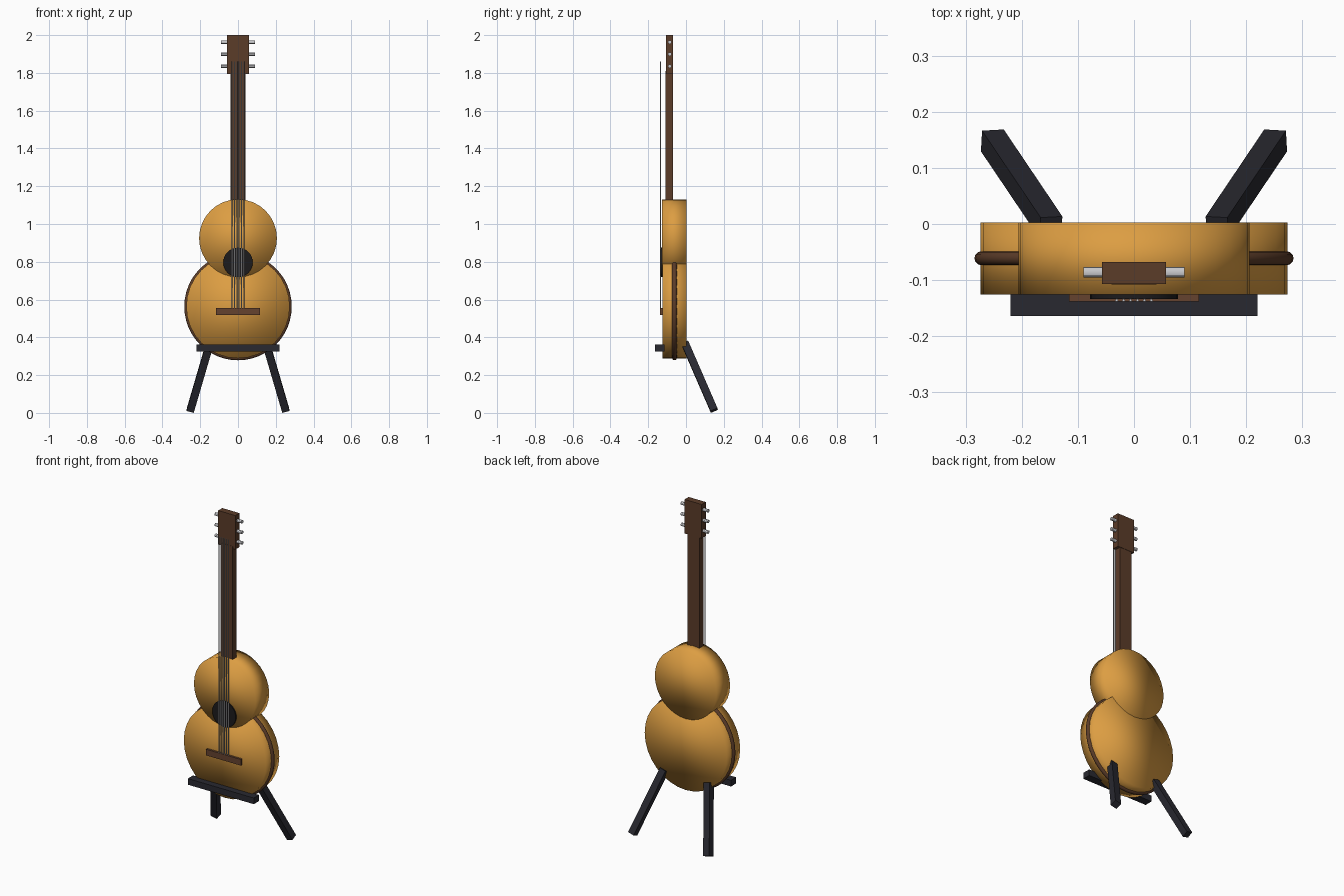
import bpy
import math
from mathutils import Vector

if "Cube" in bpy.data.objects:
    bpy.data.objects.remove(bpy.data.objects["Cube"])


def material(name, rgb):
    m = bpy.data.materials.new(name)
    m.diffuse_color = (*rgb, 1)
    m.use_nodes = True
    m.node_tree.nodes["Principled BSDF"].inputs["Base Color"].default_value = m.diffuse_color
    return m


GOLD = material("golden wood", (0.72, 0.34, 0.055))
BROWN = material("dark brown wood", (0.105, 0.045, 0.022))
BRIDGE = material("bridge brown", (0.13, 0.055, 0.028))
BLACK = material("black", (0.012, 0.011, 0.012))
STEEL = material("pale steel", (0.6, 0.6, 0.62))
STAND = material("stand charcoal", (0.022, 0.022, 0.03))


def finish(name, mat):
    ob = bpy.context.object
    ob.name = name
    ob.data.materials.append(mat)
    return ob


def box(name, lo, hi, mat):
    lo, hi = Vector(lo), Vector(hi)
    bpy.ops.mesh.primitive_cube_add(size=1, location=(lo + hi) / 2)
    ob = finish(name, mat)
    ob.scale = hi - lo
    bpy.ops.object.transform_apply(location=False, rotation=False, scale=True)
    return ob


def rod(name, a, b, r, mat, sides, full_smooth=False):
    a, b = Vector(a), Vector(b)
    d = b - a
    rot = Vector((0, 0, 1)).rotation_difference(d).to_euler()
    bpy.ops.mesh.primitive_cylinder_add(vertices=sides, radius=r, depth=d.length,
                                        location=(a + b) / 2, rotation=rot)
    ob = finish(name, mat)
    if full_smooth:
        bpy.ops.object.shade_smooth()
    else:
        bpy.ops.object.shade_smooth_by_angle()
    return ob


# Body: two overlapping round bouts, softly shaded across the rims
rod("lower_bout", (0, 0.0025, 0.563), (0, -0.1255, 0.563), 0.274, GOLD, 32, True)
rod("upper_bout", (0, 0.003, 0.925), (0, -0.126, 0.925), 0.206, GOLD, 32, True)

# Binding ring around the lower bout
bpy.ops.mesh.primitive_torus_add(location=(0, -0.061, 0.563), rotation=(math.pi / 2, 0, 0),
                                 major_radius=0.272, minor_radius=0.0125,
                                 major_segments=48, minor_segments=12)
finish("binding", BROWN)
bpy.ops.object.shade_smooth()

# Sound hole plate and bridge
rod("sound_hole", (0, -0.125, 0.797), (0, -0.134, 0.797), 0.078, BLACK, 32)
box("bridge", (-0.116, -0.1385, 0.519), (0.116, -0.12, 0.556), BRIDGE)

# Neck and headstock
box("neck", (-0.04, -0.108, 1.05), (0.04, -0.07, 1.81), BROWN)
box("headstock", (-0.057, -0.107, 1.795), (0.057, -0.068, 2.0), BROWN)

# Tuning pegs, three each side
for side in (-1, 1):
    for i in range(3):
        z = 1.835 + 0.064 * i
        rod("tuning_peg", (side * 0.05, -0.086, z), (side * 0.09, -0.086, z), 0.0095, STEEL, 12)

# Six strings
for i in range(6):
    x = -0.031 + 0.0124 * i
    rod("string", (x, -0.136, 0.545), (x, -0.136, 1.86), 0.0025, STEEL, 8)

# Stand: front bar and two splayed back legs
box("stand_bar", (-0.22, -0.164, 0.324), (0.22, -0.115, 0.361), STAND)
for side in (-1, 1):
    foot = Vector((side * 0.2525, 0.149, 0.013))
    top = Vector((side * 0.148, -0.006, 0.37))
    d = top - foot
    bpy.ops.mesh.primitive_cube_add(size=1, location=(foot + top) / 2,
                                    rotation=Vector((0, 0, 1)).rotation_difference(d).to_euler())
    leg = finish("stand_leg", STAND)
    leg.scale = (0.04, 0.04, d.length)
